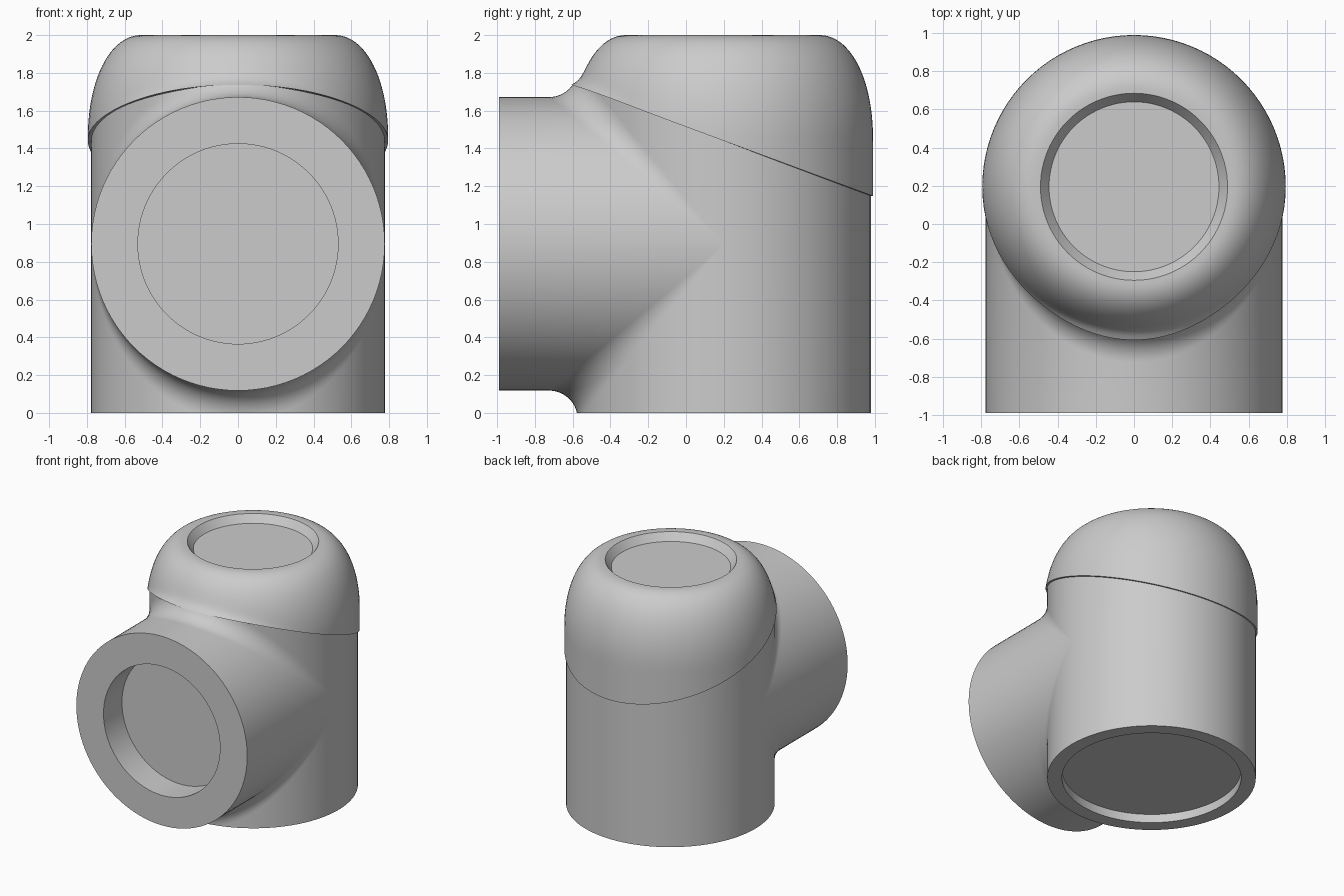
import bpy, bmesh
from math import sin, cos, pi, exp, radians
from mathutils import Vector

if "Cube" in bpy.data.objects:
    bpy.data.objects.remove(bpy.data.objects["Cube"])

SEG = 96
R = 0.777            # radius of both pipe runs
AXIS_Y = 0.203       # upright run axis
AXIS_Z = 0.895       # branch axis
FILLET = 0.15
CAP_Y, CAP_R = 0.195, 0.795
SEAM = Vector((0, -0.61, 1.74))
SLOPE = -0.37        # tilt of the cap seam
ANGLES = [2 * pi * i / SEG for i in range(SEG)]

grey = bpy.data.materials.new("light_grey")
grey.use_nodes = True
grey.diffuse_color = (0.6, 0.6, 0.6, 1)
grey.node_tree.nodes["Principled BSDF"].inputs["Base Color"].default_value = (0.6, 0.6, 0.6, 1)


def loft(name, rings, flip=False, trims=()):
    """Skin closed rings in order, then cut away the outer side of each trim plane."""
    bm = bmesh.new()
    rows = [[bm.verts.new(p) for p in ring] for ring in rings]
    for a, b in zip(rows, rows[1:]):
        for i in range(SEG):
            j = (i + 1) % SEG
            quad = (a[i], a[j], b[j], b[i])
            bm.faces.new(quad[::-1] if flip else quad)
    bmesh.ops.remove_doubles(bm, verts=bm.verts, dist=1e-5)
    for point, normal in trims:
        bmesh.ops.bisect_plane(bm, geom=bm.verts[:] + bm.edges[:] + bm.faces[:],
                               plane_co=point, plane_no=normal, clear_outer=True)
    mesh = bpy.data.meshes.new(name)
    bm.to_mesh(mesh)
    bm.free()
    mesh.materials.append(grey)
    obj = bpy.data.objects.new(name, mesh)
    bpy.context.collection.objects.link(obj)
    bpy.ops.object.select_all(action='DESELECT')
    obj.select_set(True)
    bpy.context.view_layer.objects.active = obj
    bpy.ops.object.shade_smooth_by_angle(angle=radians(35))
    return obj


def flat_ring(r, z, y):
    return [(r * cos(a), y + r * sin(a), z) for a in ANGLES]


def branch_ring(r, y):
    return [(r * cos(a), y, AXIS_Z + r * sin(a)) for a in ANGLES]


def fillet_ring(t):
    """Rolling-ball blend: t = 0 touches the branch, t = 1 touches the upright run."""
    ring = []
    for a in ANGLES:
        c, s = cos(a), sin(a)
        ball = Vector((0, AXIS_Y, AXIS_Z)) + (R + FILLET) * Vector((c, -abs(s), s))
        to_branch = Vector((c, 0, s))
        to_upright = Vector((c, -abs(s), 0))
        ring.append(ball - FILLET * to_branch.lerp(to_upright, t).normalized())
    return ring


def seam_z(y):
    return SEAM.z + SLOPE * (y - SEAM.y)


seam_trim = (SEAM + Vector((0, 0, 0.004)), Vector((0, -SLOPE, 1)).normalized())
ground_trim = (Vector((0, 0, 0)), Vector((0, 0, -1)))

# Upright run with a shallow socket underneath
loft("upright_pipe",
     [flat_ring(r, z, AXIS_Y) for r, z in
      ((0, 0.07), (0.667, 0.07), (0.667, 0), (R, 0), (R, 1.9))],
     trims=[seam_trim])

# Front branch with its socket and the blend into the upright run
branch = [branch_ring(r, y) for r, y in ((0, -0.75), (0.53, -0.75), (0.53, -0.99), (R, -0.99))]
branch += [fillet_ring(i / 12) for i in range(13)]
loft("front_branch", branch, flip=True, trims=[seam_trim, ground_trim])


# Domed cap with a slanted lower lip that flares over the branch
def dome_radius(z):
    s = max(0, (z - 1.45) / 0.55)
    return 0.51 + (CAP_R - 0.51) * max(0, 1 - s ** 2.1) ** 0.476


def cap_ring(t, inset=0):
    ring = []
    for a in ANGLES:
        low = seam_z(CAP_Y + CAP_R * sin(a))
        z = low + (2 - low) * sin(t * pi / 2)
        flare = 0.045 * max(0, -sin(a)) ** 6 * exp((low - z) / 0.025)
        r = dome_radius(z) + flare - inset
        ring.append((r * cos(a), CAP_Y + r * sin(a), z))
    return ring


cap = [cap_ring(0, inset=0.05)] + [cap_ring(i / 32) for i in range(33)]
cap += [flat_ring(r, z, CAP_Y) for r, z in ((0.49, 2), (0.445, 1.94), (0, 1.94))]
loft("domed_cap", cap)
